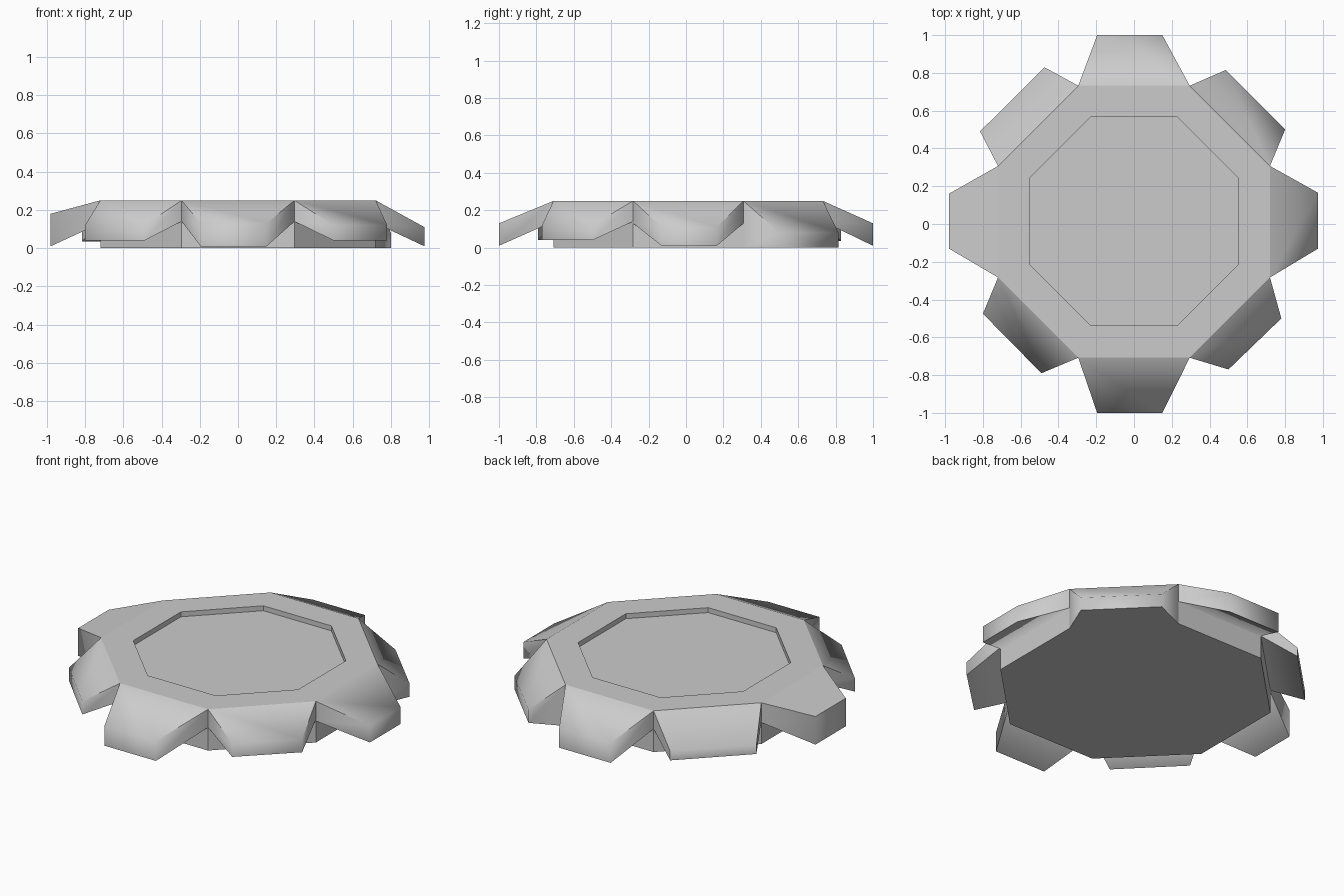
import bpy, bmesh, math

if "Cube" in bpy.data.objects:
    bpy.data.objects.remove(bpy.data.objects["Cube"])


def octagon(a, b, y0, z):
    """Chamfered square: half size a, half flat length b, centred on y0."""
    pts = [(b, -a), (a, -b), (a, b), (b, a), (-b, a), (-a, b), (-a, -b), (-b, -a)]
    return [(x, y + y0, z) for x, y in pts]


def finish(name, bm, angle):
    bmesh.ops.recalc_face_normals(bm, faces=bm.faces)
    mesh = bpy.data.meshes.new(name)
    bm.to_mesh(mesh)
    bm.free()
    ob = bpy.data.objects.new(name, mesh)
    bpy.context.collection.objects.link(ob)
    bpy.ops.object.select_all(action='DESELECT')
    ob.select_set(True)
    bpy.context.view_layer.objects.active = ob
    bpy.ops.object.shade_smooth_by_angle(angle=math.radians(angle))
    return ob


def loft(name, rings, angle):
    """Closed solid through a series of matching rings."""
    bm = bmesh.new()
    loops = [[bm.verts.new(p) for p in ring] for ring in rings]
    n = len(loops[0])
    for lo, hi in zip(loops, loops[1:]):
        for i in range(n):
            j = (i + 1) % n
            bm.faces.new((lo[i], lo[j], hi[j], hi[i]))
    bm.faces.new(loops[0])
    bm.faces.new(loops[-1])
    return finish(name, bm, angle)


# Octagonal body with a shallow recessed top
outer = octagon(0.72, 0.295, 0.012, 0.25)
loft("body", [
    octagon(0.72, 0.295, 0.012, 0.0),
    outer,
    octagon(0.553, 0.228, 0.015, 0.25),
    octagon(0.553, 0.228, 0.015, 0.22),
], 30)

# Sloping flaps: body edge index, two tip corners, tip top z, tip bottom z, root bottom z
flaps = [
    ("front_right_flap", 0, (0.50, -0.77), (0.78, -0.50), 0.12, 0.04, 0.14),
    ("right_flap", 1, (0.975, -0.13), (0.975, 0.165), 0.11, 0.01, 0.13),
    ("back_right_flap", 2, (0.80, 0.50), (0.485, 0.815), 0.08, 0.0, 0.0),
    ("back_flap", 3, (0.15, 1.0), (-0.195, 1.0), 0.13, 0.01, 0.14),
    ("back_left_flap", 4, (-0.475, 0.83), (-0.815, 0.49), 0.09, 0.035, 0.14),
    ("left_flap", 5, (-0.98, 0.16), (-0.98, -0.13), 0.18, 0.01, 0.13),
    ("front_left_flap", 6, (-0.80, -0.475), (-0.49, -0.79), 0.12, 0.04, 0.14),
    ("front_flap", 7, (-0.195, -1.0), (0.15, -1.0), 0.13, 0.01, 0.14),
]
for name, i, t0, t1, top, bottom, root in flaps:
    r0, r1 = outer[i], outer[(i + 1) % 8]
    loft(name, [
        [r0, r1, (r1[0], r1[1], root), (r0[0], r0[1], root)],
        [(*t0, top), (*t1, top), (*t1, bottom), (*t0, bottom)],
    ], 72)
